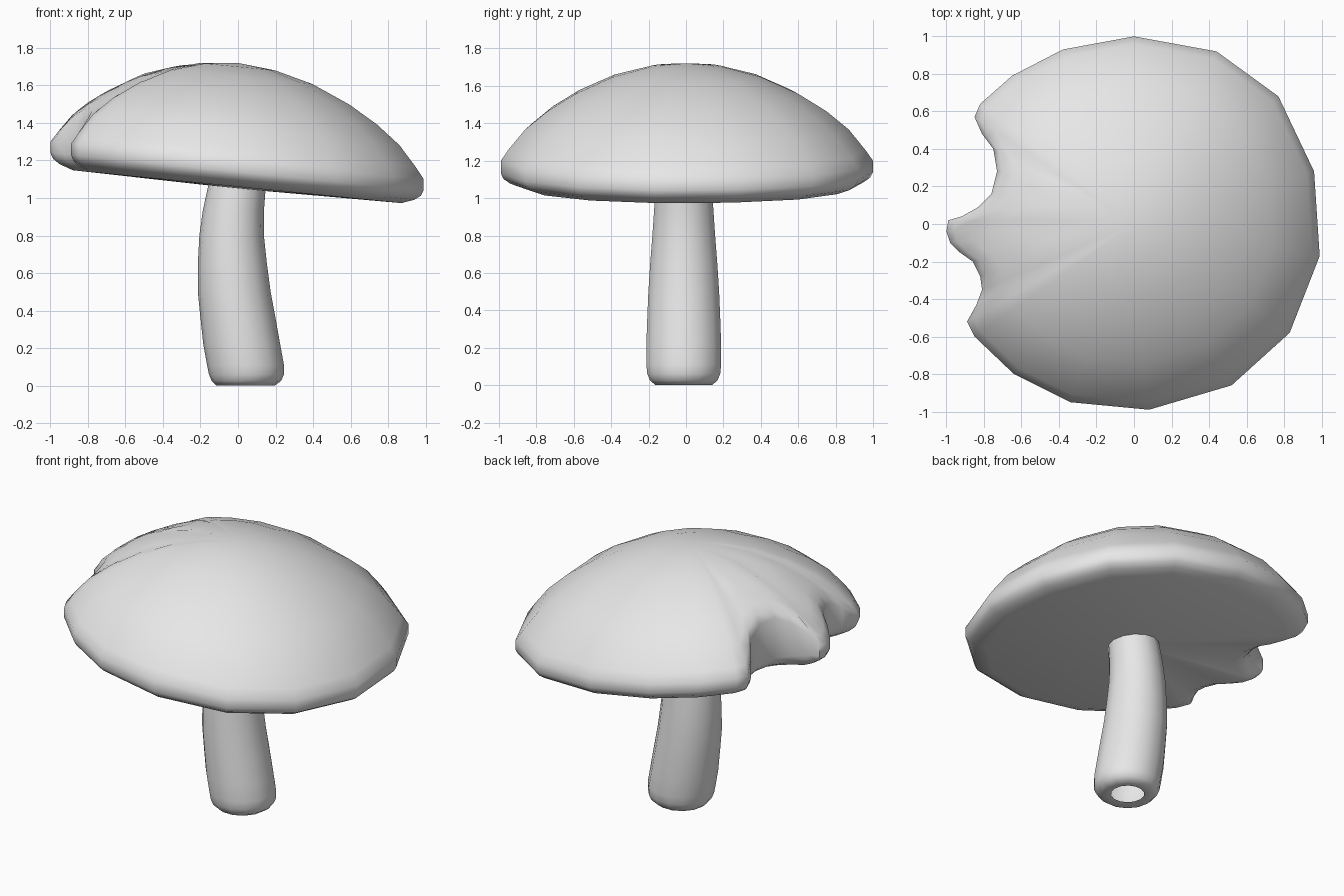
import bpy
import bmesh
import math

default = bpy.data.objects.get("Cube")
if default:
    bpy.data.objects.remove(default, do_unlink=True)

grey = bpy.data.materials.new("light_grey")
grey.use_nodes = True
colour = (0.8, 0.8, 0.8, 1)
grey.diffuse_color = colour
grey.node_tree.nodes["Principled BSDF"].inputs["Base Color"].default_value = colour


def interpolate(profile, t):
    """Piecewise linear height along a (radius, height) profile."""
    for (a, za), (b, zb) in zip(profile, profile[1:]):
        if t <= b:
            return za + (zb - za) * (t - a) / (b - a)
    return profile[-1][1]


def loft(name, rings, start=None, end=None, angle=60):
    """Skin closed rings of points, optionally closing the ends to a pole."""
    bm = bmesh.new()
    loops = [[bm.verts.new(p) for p in ring] for ring in rings]
    for low, high in zip(loops, loops[1:]):
        for i in range(len(low)):
            j = (i + 1) % len(low)
            bm.faces.new((low[i], low[j], high[j], high[i]))
    for pole, loop in ((start, loops[0]), (end, loops[-1])):
        if pole:
            tip = bm.verts.new(pole)
            for i in range(len(loop)):
                bm.faces.new((loop[i], loop[(i + 1) % len(loop)], tip))
    bmesh.ops.recalc_face_normals(bm, faces=bm.faces)
    mesh = bpy.data.meshes.new(name)
    bm.to_mesh(mesh)
    bm.free()
    mesh.materials.append(grey)
    obj = bpy.data.objects.new(name, mesh)
    bpy.context.collection.objects.link(obj)
    bpy.ops.object.select_all(action="DESELECT")
    obj.select_set(True)
    bpy.context.view_layer.objects.active = obj
    bpy.ops.object.shade_smooth_by_angle(angle=math.radians(angle))
    return obj


# Cap: faceted rim, with two bites and a tooth between them on the right
rim = [(-.64, -.8), (-.34, -.95), (.08, -.99), (.52, -.86), (.83, -.58),
       (.99, -.17), (.96, .28), (.77, .68), (.44, .92), (0, 1),
       (-.38, .93), (-.65, .79)]
bites = [(-.82, .64), (-.85, .57), (-.81, .48), (-.75, .4), (-.73, .28),
         (-.76, .16), (-.83, .09), (-.92, .04), (-.99, .02), (-1, -.04),
         (-.98, -.1), (-.93, -.15), (-.86, -.2), (-.82, -.28),
         (-.81, -.35), (-.84, -.43), (-.89, -.52), (-.85, -.6)]
outline = rim + bites

dome = [(0, 1.72), (.2, 1.7), (.3, 1.68), (.5, 1.615), (.7, 1.5),
        (.8, 1.43), (.9, 1.34), (1, 1.2)]
TILT = 0.1


def cap_ring(scale, height):
    """Scaled outline, sheared so the cap leans towards its left."""
    ring = []
    for x, y in outline:
        radius = min(math.hypot(x, y), 1)
        ring.append((x * scale, y * scale, height(radius * scale) - TILT * x * scale))
    return ring


def on_dome(radius):
    return interpolate(dome, radius)


def bite_lip(radius):
    # rounded lip where the dome has been cut through
    return on_dome(radius) - min(.04, (1 - radius) * .3)


cap_rings = [cap_ring(s, on_dome) for s in (.2, .4, .6, .75, .87, .96)]
cap_rings.append(cap_ring(1, bite_lip))
for scale, z in ((1, 1.14), (.985, 1.11), (.95, 1.085), (.88, 1.06)):
    cap_rings.append(cap_ring(scale, lambda r, z=z: z))
loft("mushroom_cap", cap_rings, start=(0, 0, 1.72), end=(0, 0, 1.05))

# Stem: bent tapering tube with a rounded foot and an open hole underneath
SIDES = 14
sections = [(.01, .04, .1), (0, .04, .155), (.025, .045, .185), (.06, .045, .2),
            (.11, .04, .205), (.22, .02, .205), (.36, 0, .2), (.5, -.02, .194),
            (.65, -.03, .184), (.8, -.034, .172), (.93, -.025, .163),
            (1.02, -.012, .157), (1.1, 0, .15)]
stem_rings = []
for z, centre, radius in sections:
    turns = [2 * math.pi * i / SIDES for i in range(SIDES)]
    stem_rings.append([(centre + radius * math.cos(a), radius * math.sin(a) - .012, z)
                       for a in turns])
loft("mushroom_stem", stem_rings, angle=80)
